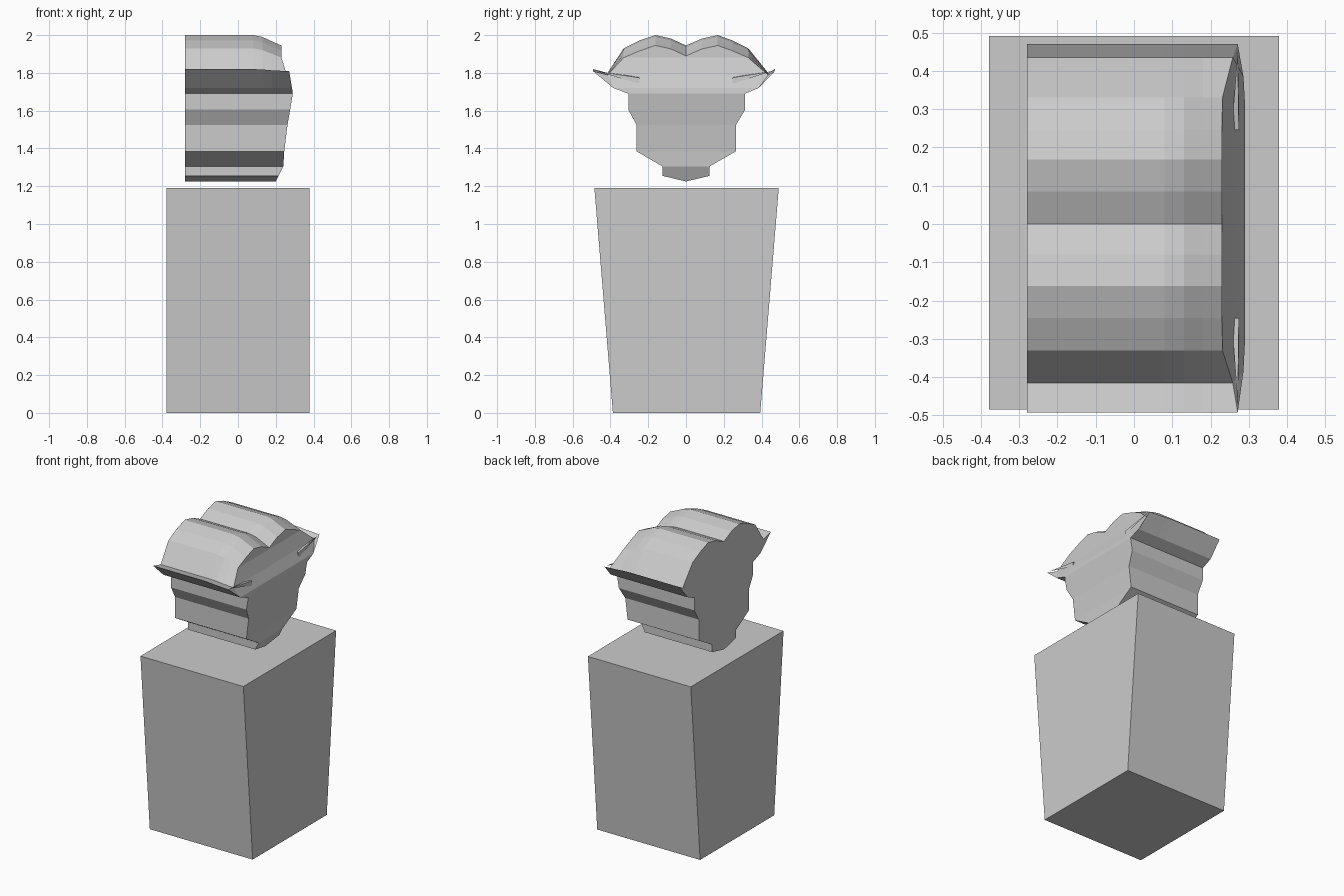
import bpy

if "Cube" in bpy.data.objects:
    bpy.data.objects.remove(bpy.data.objects["Cube"])

def make(name, verts, faces):
    import bmesh
    me = bpy.data.meshes.new(name)
    me.from_pydata(verts, [], faces)
    bm = bmesh.new()
    bm.from_mesh(me)
    bmesh.ops.recalc_face_normals(bm, faces=bm.faces)
    bm.to_mesh(me)
    bm.free()
    ob = bpy.data.objects.new(name, me)
    bpy.context.collection.objects.link(ob)
    return ob

# Tapered pedestal
corners = [(-1, -1), (1, -1), (1, 1), (-1, 1)]
verts = [(sx * .379, sy * hy + .003, z) for hy, z in ((.39, 0), (.488, 1.19)) for sx, sy in corners]
make("pedestal", verts, [(0, 1, 2, 3), (4, 5, 6, 7)] +
     [(i, (i + 1) % 4, (i + 1) % 4 + 4, i + 4) for i in range(4)])

# Bust half profile, bottom to crown: left y, right y, z, front x, amount of front drop
rows = [(-.125, .125, 1.255, .215, 0), (-.125, .125, 1.305, .24, 0),
        (-.262, .265, 1.385, .245, 0), (-.262, .265, 1.525, .262, 0),
        (-.305, .313, 1.605, .276, 0), (-.305, .313, 1.69, .29, 0),
        (-.385, .385, 1.72, .286, 0), (-.492, .47, 1.82, .271, .2),
        (-.415, .435, 1.80, .258, .2), (-.33, .33, 1.93, .231, .9),
        (-.245, .245, 1.972, .23, 1), (-.162, .168, 2.0, .23, 1),
        (-.08, .085, 1.982, .23, 1)]
profile = [(0, 1.225, .20, 0)] + [(r[1], *r[2:]) for r in rows]
profile += [(0, 1.945, .23, 1)] + [(r[0], *r[2:]) for r in reversed(rows)]
n = len(profile)

# Stations along x: straight back, then the crown rolls down to the front
verts = []
for x, drop in ((-.28, 0), (.08, 0), (.13, .01), (.18, .033)):
    verts += [(x, y, z - drop * d) for y, z, fx, d in profile]
verts += [(fx, y, z - .055 * d) for y, z, fx, d in profile]
faces = [tuple(range(n))]
for s in range(4):
    a, b = s * n, (s + 1) * n
    faces += [(a + i, a + (i + 1) % n, b + (i + 1) % n, b + i) for i in range(n)]

# Front face in horizontal strips joining left and right
f = 4 * n
R = lambda i: f + i
L = lambda i: f + n - i
faces.append((f, R(1), L(1)))
for i, j in [(k, k + 1) for k in range(1, 7)] + [(7, 9), (9, 10)]:
    faces.append((R(i), R(j), L(j), L(i)))
faces += [(R(7), R(8), R(9)), (L(7), L(8), L(9))]
faces.append(tuple(R(i) for i in range(10, n - 9)))
make("bust", verts, faces)

# Narrow wedges on the front, pointing to the brim tips
for side, s, tip in (("left", -1, -.47), ("right", 1, .45)):
    verts = [(.271, tip, 1.808), (.255, s * .245, 1.777),
             (.274, s * .245, 1.774), (.276, s * .245, 1.742)]
    make(side + "_slit", verts, [(0, 1, 2), (0, 2, 3), (0, 3, 1), (1, 2, 3)])
